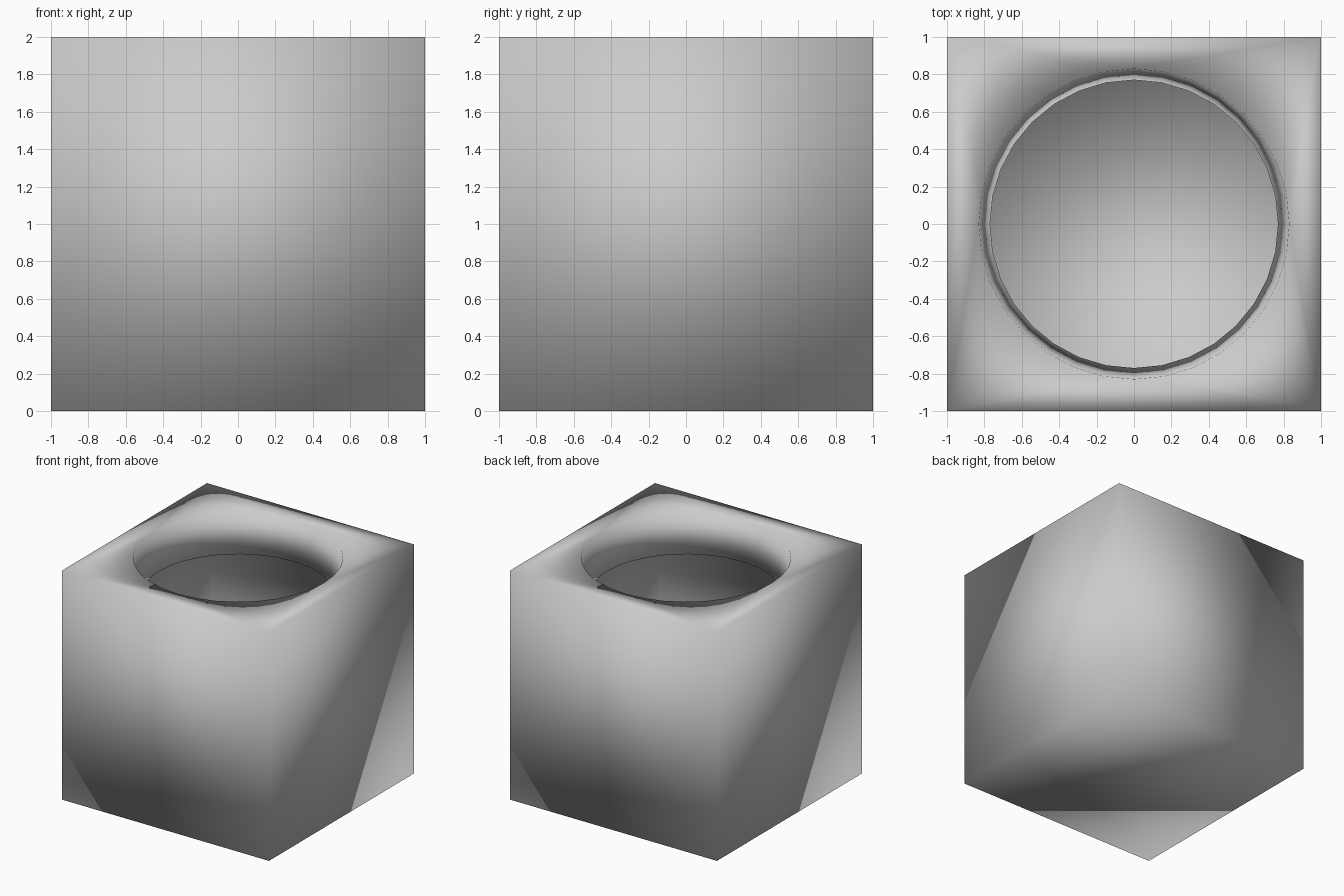
import bpy, bmesh, math

if "Cube" in bpy.data.objects:
    bpy.data.objects.remove(bpy.data.objects["Cube"])

SIDES = 32
bm = bmesh.new()


def loop(points):
    """Closed ring of edges; returns its vertices and edges."""
    verts = [bm.verts.new(p) for p in points]
    edges = [bm.edges.new((v, verts[(i + 1) % len(verts)])) for i, v in enumerate(verts)]
    return verts, edges


def square(half, z):
    return loop([(x * half, y * half, z) for x, y in ((-1, -1), (1, -1), (1, 1), (-1, 1))])


def circle(radius, z):
    steps = [2 * math.pi * i / SIDES for i in range(SIDES)]
    return loop([(radius * math.cos(a), radius * math.sin(a), z) for a in steps])


def bridge(a, b):
    """Wall of quads between two rings with equal vertex counts."""
    n = len(a)
    for i in range(n):
        j = (i + 1) % n
        bm.faces.new((a[i], a[j], b[j], b[i]))


def shell(half, bottom, top, radius):
    """Box with a round opening in its top; returns the opening's vertices."""
    low, _ = square(half, bottom)
    high, high_edges = square(half, top)
    rim, rim_edges = circle(radius, top)
    bm.faces.new(low)
    bridge(low, high)
    bmesh.ops.triangle_fill(bm, use_beauty=True, use_dissolve=False,
                            edges=high_edges + rim_edges, normal=(0, 0, 1))
    return rim


# Outer box, hollow inside, and the tapered neck joining them
outer_rim = shell(1.0, 0.0, 2.0, 0.83)
inner_rim = shell(0.84, 0.18, 1.67, 0.77)
bridge(outer_rim, inner_rim)

bmesh.ops.recalc_face_normals(bm, faces=bm.faces[:])
for face in bm.faces:
    face.smooth = True

mesh = bpy.data.meshes.new("hollow_box")
bm.to_mesh(mesh)
bm.free()
box = bpy.data.objects.new("hollow_box", mesh)
bpy.context.collection.objects.link(box)
